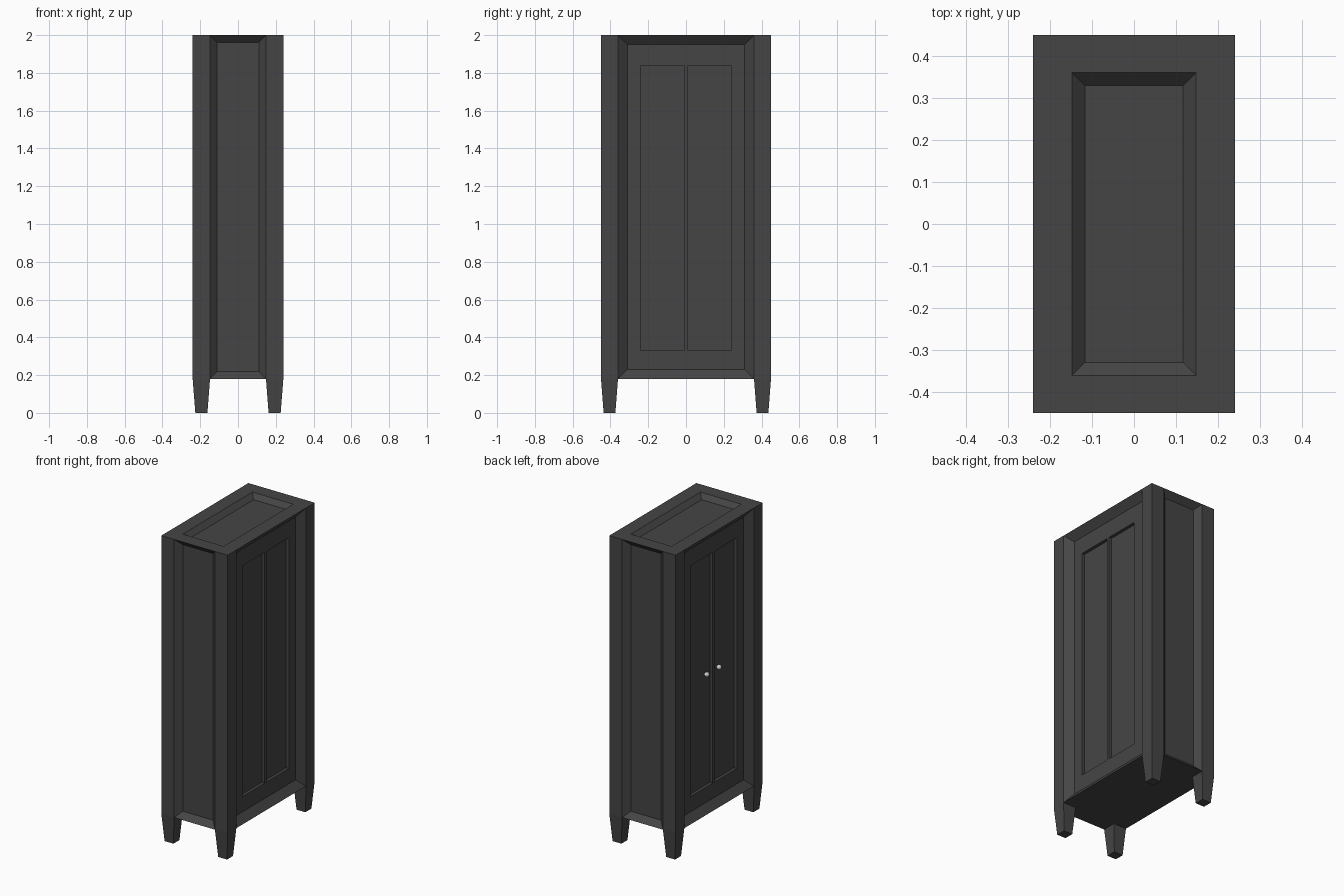
import bpy, bmesh
from mathutils import Vector

if "Cube" in bpy.data.objects:
    bpy.data.objects.remove(bpy.data.objects["Cube"])


def material(name, value):
    m = bpy.data.materials.new(name)
    m.diffuse_color = (value, value, value, 1)
    m.use_nodes = True
    m.node_tree.nodes["Principled BSDF"].inputs["Base Color"].default_value = m.diffuse_color
    return m


dark = material("dark_paint", 0.06)
silver = material("silver", 0.6)

# Body box, cut along the corner post lines
X, Y, Z0, Z1 = 0.24, 0.45, 0.18, 2.0
PX, PY = 0.148, 0.36
bm = bmesh.new()
bmesh.ops.create_cube(bm, size=1)
for v in bm.verts:
    v.co = Vector((v.co.x * 2 * X, v.co.y * 2 * Y, Z0 if v.co.z < 0 else Z1))


def cut(geom, co, axis):
    return bmesh.ops.bisect_plane(bm, geom=geom, plane_co=co, plane_no=axis)["geom"]


for s in (-1, 1):
    cut(bm.verts[:] + bm.edges[:] + bm.faces[:], (s * PX, 0, 0), (1, 0, 0))
    cut(bm.verts[:] + bm.edges[:] + bm.faces[:], (0, s * PY, 0), (0, 1, 0))
bm.normal_update()


def inset(faces, thickness, depth):
    bmesh.ops.inset_individual(bm, faces=faces, thickness=thickness, depth=depth,
                               use_even_offset=True)
    bm.normal_update()


# Sort the faces into the middle panels and the leg corners
ends, sides, top, corners = [], [], [], []
for f in bm.faces:
    c, n = f.calc_center_median(), f.normal
    if abs(n.y) > 0.9 and abs(c.x) < 0.05:
        ends.append(f)
    elif abs(n.x) > 0.9 and abs(c.y) < 0.1:
        sides.append(f)
    elif n.z > 0.9 and abs(c.x) < 0.05 and abs(c.y) < 0.1:
        top.append(f)
    elif n.z < -0.9 and abs(c.x) > PX and abs(c.y) > PY:
        corners.append(f)

# Tapered legs and sloped panel recesses
inset(corners, 0.014, Z0)
inset(ends, 0.038, -0.036)
inset(sides, 0.05, -0.04)
inset(top, 0.031, -0.03)

# Twin door recesses on both broad sides
inset(sides, 0.06, 0)
for f in sides:
    for v in f.verts:
        v.co.y = 0.25 if v.co.y > 0 else -0.25
        v.co.z = 1.85 if v.co.z > 1 else 0.32
    parts = cut([f] + f.edges[:] + f.verts[:], (0, 0, 0), (0, 1, 0))
    doors = [g for g in parts if isinstance(g, bmesh.types.BMFace)]
    bm.normal_update()
    inset(doors, 0.01, 0)
    inset(doors, 0.0001, -0.02)

mesh = bpy.data.meshes.new("cabinet_body")
bm.to_mesh(mesh)
bm.free()
mesh.materials.append(dark)
bpy.context.collection.objects.link(bpy.data.objects.new("cabinet_body", mesh))

# Door knobs on the left side only
for name, s in (("front_knob", -1), ("back_knob", 1)):
    bpy.ops.mesh.primitive_uv_sphere_add(segments=16, ring_count=8, radius=0.016,
                                         location=(-0.195, s * 0.063, 1.06))
    knob = bpy.context.object
    knob.name = name
    knob.data.materials.append(silver)
    bpy.ops.object.shade_smooth()
